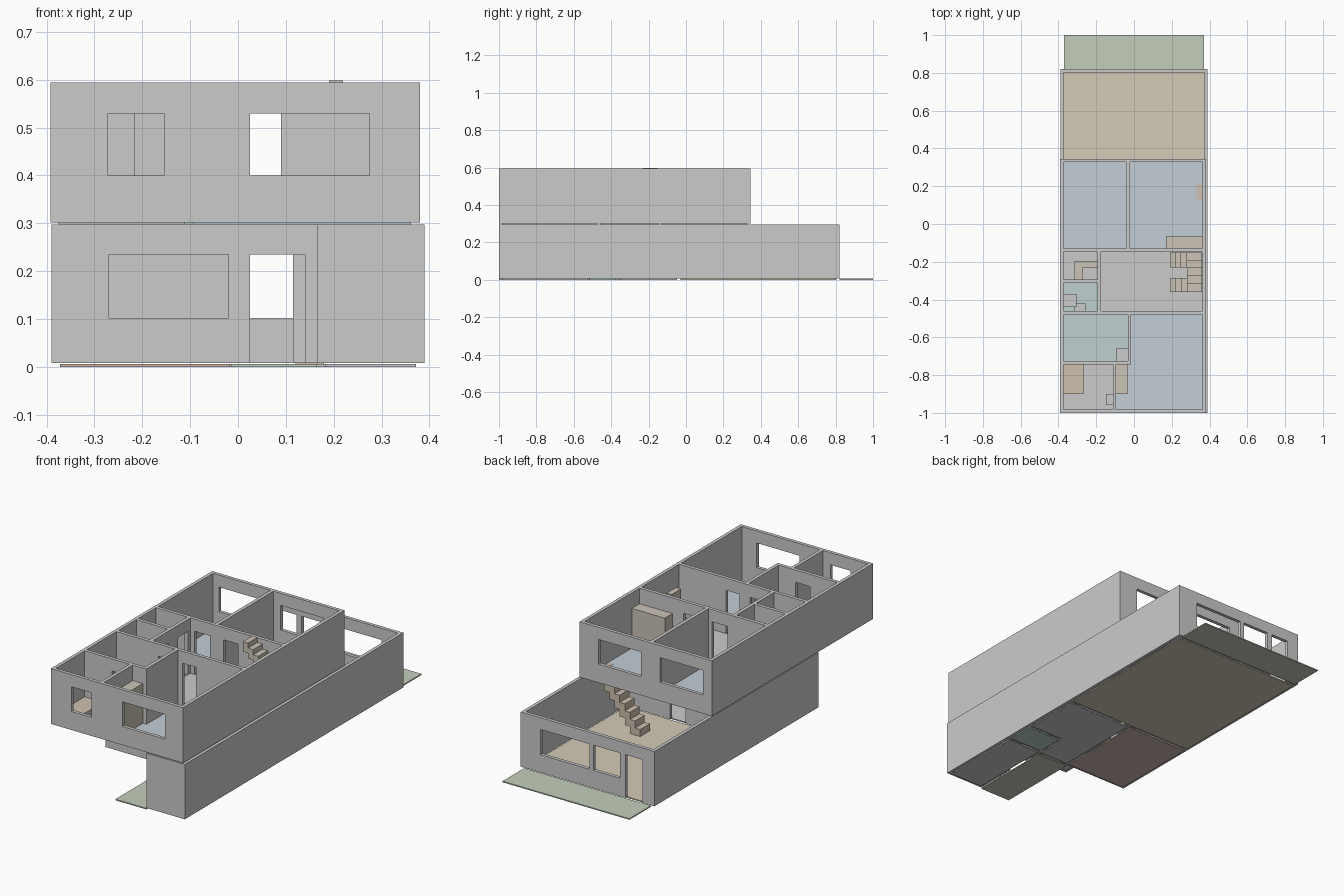
import bpy, bmesh

if "Cube" in bpy.data.objects:
    bpy.data.objects.remove(bpy.data.objects["Cube"])

T = 0.018          # wall thickness
MATS = {}
COLOURS = {
    "blue": (0.55, 0.62, 0.68, 1), "teal": (0.52, 0.64, 0.63, 1),
    "tan": (0.66, 0.60, 0.48, 1), "green": (0.55, 0.62, 0.50, 1),
    "clay": (0.62, 0.48, 0.42, 1), "wood": (0.60, 0.55, 0.47, 1),
    "oak": (0.62, 0.53, 0.43, 1), "stone": (0.64, 0.63, 0.61, 1),
}


def paint(ob, colour):
    if colour:
        if colour not in MATS:
            MATS[colour] = bpy.data.materials.new(colour)
            MATS[colour].diffuse_color = COLOURS[colour]
        ob.data.materials.append(MATS[colour])


def boxes(name, parts, colour=None):
    """One object from boxes given as (x0, x1, y0, y1, z0, z1)."""
    bm = bmesh.new()
    for x0, x1, y0, y1, z0, z1 in parts:
        vs = bmesh.ops.create_cube(bm, size=1)["verts"]
        for v in vs:
            v.co.x = x1 if v.co.x > 0 else x0
            v.co.y = y1 if v.co.y > 0 else y0
            v.co.z = z1 if v.co.z > 0 else z0
    me = bpy.data.meshes.new(name)
    bm.to_mesh(me)
    bm.free()
    ob = bpy.data.objects.new(name, me)
    bpy.context.collection.objects.link(ob)
    paint(ob, colour)
    return ob


def wall(name, axis, c, a, b, z0, z1, holes=()):
    """Wall along an axis centred on c, with holes (from, to, bottom, top)."""
    spans, pos = [], a
    for h0, h1, hb, ht in sorted(holes):
        spans.append((pos, h0, z0, z1))
        if hb > z0:
            spans.append((h0, h1, z0, hb))
        spans.append((h0, h1, ht, z1))
        pos = h1
    spans.append((pos, b, z0, z1))
    lo, hi = c - T / 2, c + T / 2
    boxes(name, [(p, q, lo, hi, s, t) if axis == "x" else (lo, hi, p, q, s, t)
                 for p, q, s, t in spans])


# ground floor slabs
for name, x0, x1, y0, y1, col in [
    ("back_garden", -0.37, 0.37, 0.82, 1.0, "green"),
    ("front_path", -0.015, 0.165, -1.0, -0.55, "green"),
    ("living_floor", -0.372, 0.372, -0.03, 0.803, "tan"),
    ("front_room_floor", -0.372, -0.017, -0.53, -0.048, "clay"),
    ("hall_floor", 0.001, 0.165, -0.53, -0.048, "stone"),
    ("hall_side_floor", 0.165, 0.372, -0.355, -0.048, "stone"),
    ("toilet_floor", 0.183, 0.372, -0.515, -0.373, "teal"),
    ("store_floor", 0.183, 0.372, -0.982, -0.533, "stone"),
]:
    boxes(name, [(x0, x1, y0, y1, 0, 0.006)], col)

# ground floor walls
G0, G1, GD, GS = 0.008, 0.297, 0.235, 0.102
for name, axis, c, a, b, holes in [
    ("ground_right_wall", "y", 0.381, -1, 0.82, []),
    ("ground_left_wall", "y", -0.381, -0.548, 0.82, []),
    ("ground_back_wall", "x", 0.811, -0.372, 0.372,
     [(-0.32, -0.22, G0, GD), (-0.19, -0.035, GS, GD), (-0.012, 0.275, GS, GD)]),
    ("ground_front_wall", "x", -0.539, -0.372, 0.165,
     [(-0.27, -0.02, GS, GD), (0.025, 0.14, G0, GD)]),
    ("store_front_wall", "x", -0.991, 0.165, 0.372, []),
    ("store_side_wall", "y", 0.174, -0.982, -0.53, [(-0.77, -0.65, G0, GD)]),
    ("store_back_wall", "x", -0.524, 0.183, 0.372, []),
    ("front_room_side_wall", "y", -0.008, -0.53, -0.048, [(-0.2, -0.1, G0, GD)]),
    ("living_wall", "x", -0.039, -0.372, 0.372, [(0.025, 0.115, G0, GD)]),
    ("toilet_side_wall", "y", 0.174, -0.515, -0.355, [(-0.48, -0.40, G0, GD)]),
    ("toilet_back_wall", "x", -0.364, 0.183, 0.372, []),
]:
    wall(name, axis, c, a, b, G0, G1, holes)

# ground floor stairs, straight flight
n, run = 8, 0.03
rise = 0.297 / n
boxes("ground_stairs",
      [(0.12 + i * run, 0.12 + (i + 1) * run, 0.13, 0.21,
        max(0.006, 0.006 + (i - 1) * rise), 0.006 + (i + 1) * rise) for i in range(n)], "oak")

# upper floor slabs
for name, parts, col in [
    ("back_left_bedroom_floor", [(-0.375, -0.04, -0.13, 0.327)], "blue"),
    ("back_right_bedroom_floor", [(-0.022, 0.362, -0.13, 0.327)], "blue"),
    ("closet_floor", [(-0.375, -0.192, -0.295, -0.148)], "stone"),
    ("small_bath_floor", [(-0.375, -0.192, -0.46, -0.313)], "teal"),
    ("landing_floor", [(-0.174, 0.362, -0.46, -0.148)], "stone"),
    ("main_bath_floor", [(-0.375, -0.033, -0.725, -0.478)], "teal"),
    ("study_floor", [(-0.375, -0.112, -0.982, -0.743)], "stone"),
    ("front_bedroom_floor", [(-0.094, -0.015, -0.982, -0.743),
                             (-0.015, 0.362, -0.982, -0.478)], "blue"),
]:
    boxes(name, [p + (0.297, 0.302) for p in parts], col)

# upper floor walls
U0, U1, UD, US = 0.302, 0.594, 0.53, 0.40
for name, axis, c, a, b, holes in [
    ("upper_left_wall", "y", -0.383, -1, 0.345, []),
    ("upper_right_wall", "y", 0.371, -1, 0.345, []),
    ("upper_front_wall", "x", -0.991, -0.374, 0.362,
     [(-0.272, -0.155, US, UD), (0.025, 0.275, US, UD)]),
    ("upper_back_wall", "x", 0.336, -0.374, 0.362,
     [(-0.34, -0.09, US, UD), (0.02, 0.27, US, UD)]),
    ("back_bedroom_divider", "y", -0.031, -0.13, 0.327, []),
    ("back_bedroom_wall", "x", -0.139, -0.374, 0.362,
     [(-0.15, -0.06, U0, UD), (0.02, 0.105, U0, UD)]),
    ("front_bedroom_wall", "x", -0.469, -0.374, 0.362,
     [(-0.13, -0.05, U0, UD), (0.01, 0.09, U0, UD)]),
    ("landing_side_wall", "y", -0.183, -0.46, -0.148,
     [(-0.41, -0.33, U0, UD), (-0.25, -0.17, U0, UD)]),
    ("small_bath_wall", "x", -0.304, -0.374, -0.192, []),
    ("main_bath_side_wall", "y", -0.024, -0.743, -0.478, []),
    ("main_bath_front_wall", "x", -0.734, -0.374, -0.033, [(-0.215, -0.13, U0, UD)]),
    ("study_side_wall", "y", -0.103, -0.982, -0.743, []),
]:
    wall(name, axis, c, a, b, U0, U1, holes)

# upper stairs: flight out, turning steps, flight back
steps = [(0.19 + 0.03 * i, 0.22 + 0.03 * i, -0.36, -0.285) for i in range(3)]
steps += [(0.28, 0.36, -0.36 + 0.042 * i, -0.318 + 0.042 * i) for i in range(5)]
steps += [(0.25 - 0.03 * i, 0.28 - 0.03 * i, -0.23, -0.152) for i in range(3)]
rise = 0.296 / len(steps)
boxes("upper_stairs",
      [s + (max(U0, U0 + (i - 1) * rise), U0 + (i + 1) * rise)
       for i, s in enumerate(steps)], "wood")

# furniture
for name, x0, x1, y0, y1, h, col in [
    ("back_wardrobe", 0.17, 0.362, -0.13, -0.066, 0.21, "wood"),
    ("front_wardrobe", -0.094, -0.035, -0.90, -0.743, 0.21, "wood"),
    ("bed", -0.374, -0.267, -0.90, -0.743, 0.05, "oak"),
    ("study_cabinet", -0.148, -0.112, -0.957, -0.90, 0.08, None),
    ("main_bath_cabinet", -0.095, -0.033, -0.725, -0.66, 0.08, None),
    ("small_bath_basin", -0.374, -0.305, -0.44, -0.37, 0.08, None),
    ("small_bath_toilet", -0.315, -0.255, -0.46, -0.42, 0.05, None),
    ("closet_counter", -0.315, -0.192, -0.23, -0.195, 0.09, "wood"),
    ("closet_side_counter", -0.315, -0.27, -0.295, -0.23, 0.09, "wood"),
]:
    boxes(name, [(x0, x1, y0, y1, U0, U0 + h)], col)

for m in bpy.data.materials:
    if m.users and not m.is_grease_pencil:
        m.use_nodes = True
        m.node_tree.nodes["Principled BSDF"].inputs["Base Color"].default_value = m.diffuse_color
